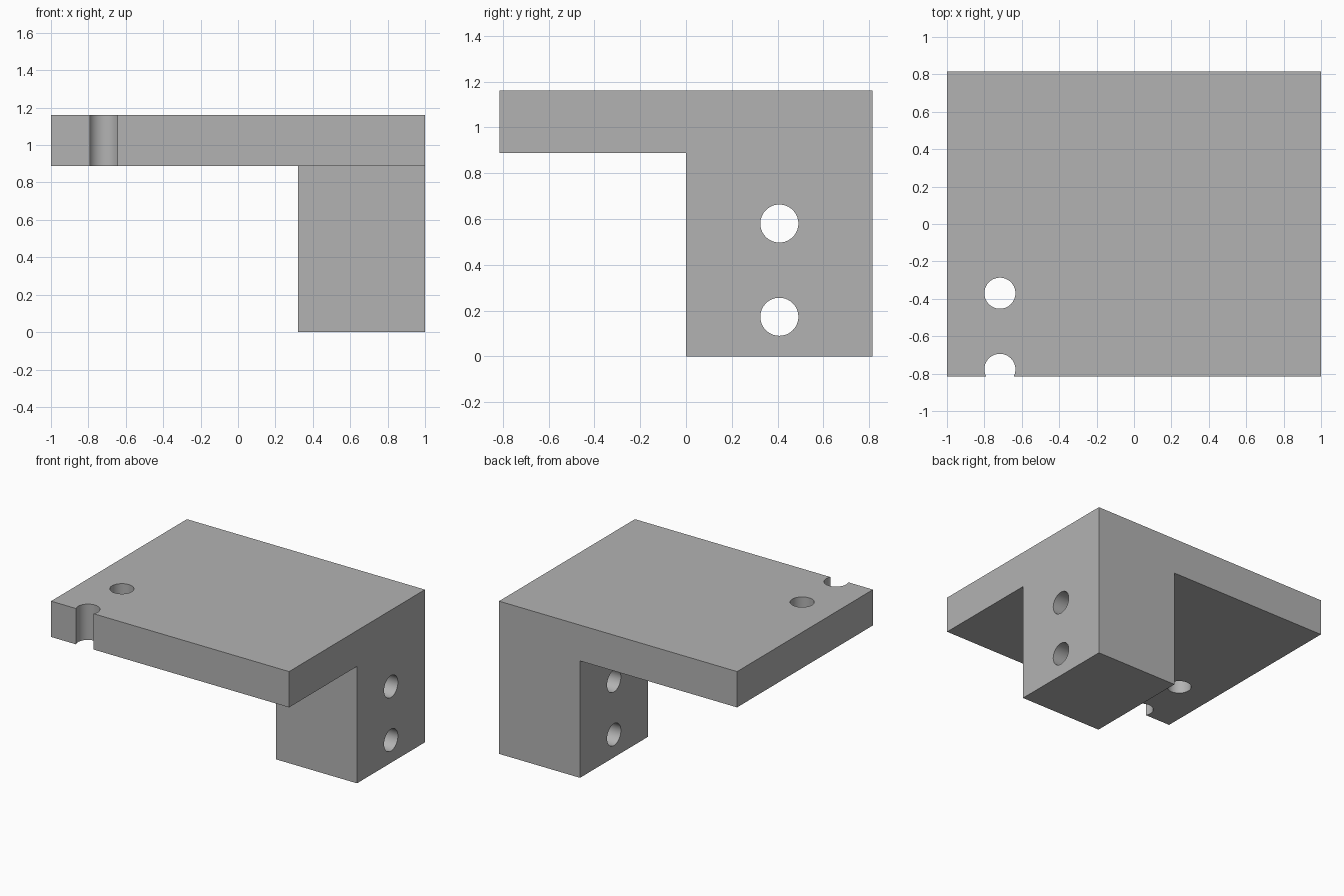
import bpy, bmesh, math
from mathutils import Matrix, Vector

cube = bpy.data.objects.get("Cube")
if cube:
    bpy.data.objects.remove(cube, do_unlink=True)

HALF_X, HALF_Y = 1.0, 0.815
PLATE_BOTTOM, TOP = 0.888, 1.16
LEG_X, LEG_Y = 0.32, 0.0
HOLE_R = 0.083

grey = bpy.data.materials.new("plain grey")
grey.use_nodes = True
grey.diffuse_color = (0.45, 0.45, 0.45, 1)
grey.node_tree.nodes["Principled BSDF"].inputs["Base Color"].default_value = grey.diffuse_color


def add_object(name, bm):
    mesh = bpy.data.meshes.new(name)
    bm.to_mesh(mesh)
    bm.free()
    mesh.materials.append(grey)
    obj = bpy.data.objects.new(name, mesh)
    bpy.context.collection.objects.link(obj)
    return obj


# Plate, split underneath so that the corner leg can be pulled out of it
bm = bmesh.new()
size = Matrix.Diagonal((2 * HALF_X, 2 * HALF_Y, TOP - PLATE_BOTTOM, 1))
place = Matrix.Translation((0, 0, (TOP + PLATE_BOTTOM) / 2))
bmesh.ops.create_cube(bm, size=1, matrix=place @ size)
for point, normal in (((LEG_X, 0, 0), (1, 0, 0)), ((0, LEG_Y, 0), (0, 1, 0))):
    bmesh.ops.bisect_plane(bm, geom=bm.verts[:] + bm.edges[:] + bm.faces[:],
                           plane_co=point, plane_no=normal)

# Corner leg
bm.normal_update()
for face in bm.faces:
    centre = face.calc_center_median()
    if face.normal.z < -0.9 and centre.x > LEG_X and centre.y > LEG_Y:
        leg_face = face
        break
pulled = bmesh.ops.extrude_face_region(bm, geom=[leg_face])["geom"]
for v in pulled:
    if isinstance(v, bmesh.types.BMVert):
        v.co.z = 0
if leg_face.is_valid:
    bmesh.ops.delete(bm, geom=[leg_face], context='FACES_ONLY')
bmesh.ops.dissolve_limit(bm, angle_limit=math.radians(1),
                         verts=bm.verts[:], edges=bm.edges[:])
bmesh.ops.recalc_face_normals(bm, faces=bm.faces[:])
bracket = add_object("bracket", bm)


# Bolt holes: two through the leg, one and an open notch through the plate
def drill(name, centre, axis):
    bm = bmesh.new()
    turn = Vector((0, 0, 1)).rotation_difference(Vector(axis)).to_matrix().to_4x4()
    bmesh.ops.create_cone(bm, cap_ends=True, segments=64, radius1=HOLE_R, radius2=HOLE_R,
                          depth=1, matrix=Matrix.Translation(centre) @ turn)
    cutter = add_object(name, bm)
    cutter.hide_render = True
    mod = bracket.modifiers.new(name, 'BOOLEAN')
    mod.operation, mod.solver, mod.object = 'DIFFERENCE', 'EXACT', cutter
    return cutter


cutters = [drill("leg_hole_cutter", ((LEG_X + HALF_X) / 2, HALF_Y / 2, z), (1, 0, 0))
           for z in (0.173, 0.58)]
cutters += [drill("plate_hole_cutter", (-0.717, y, TOP), (0, 0, 1))
            for y in (-0.37, -0.777)]

# Apply the cuts and remove the cutters
bpy.context.view_layer.objects.active = bracket
bracket.select_set(True)
for mod in bracket.modifiers[:]:
    bpy.ops.object.modifier_apply(modifier=mod.name)
for cutter in cutters:
    bpy.data.objects.remove(cutter, do_unlink=True)
bpy.ops.object.shade_smooth_by_angle(angle=math.radians(30))
